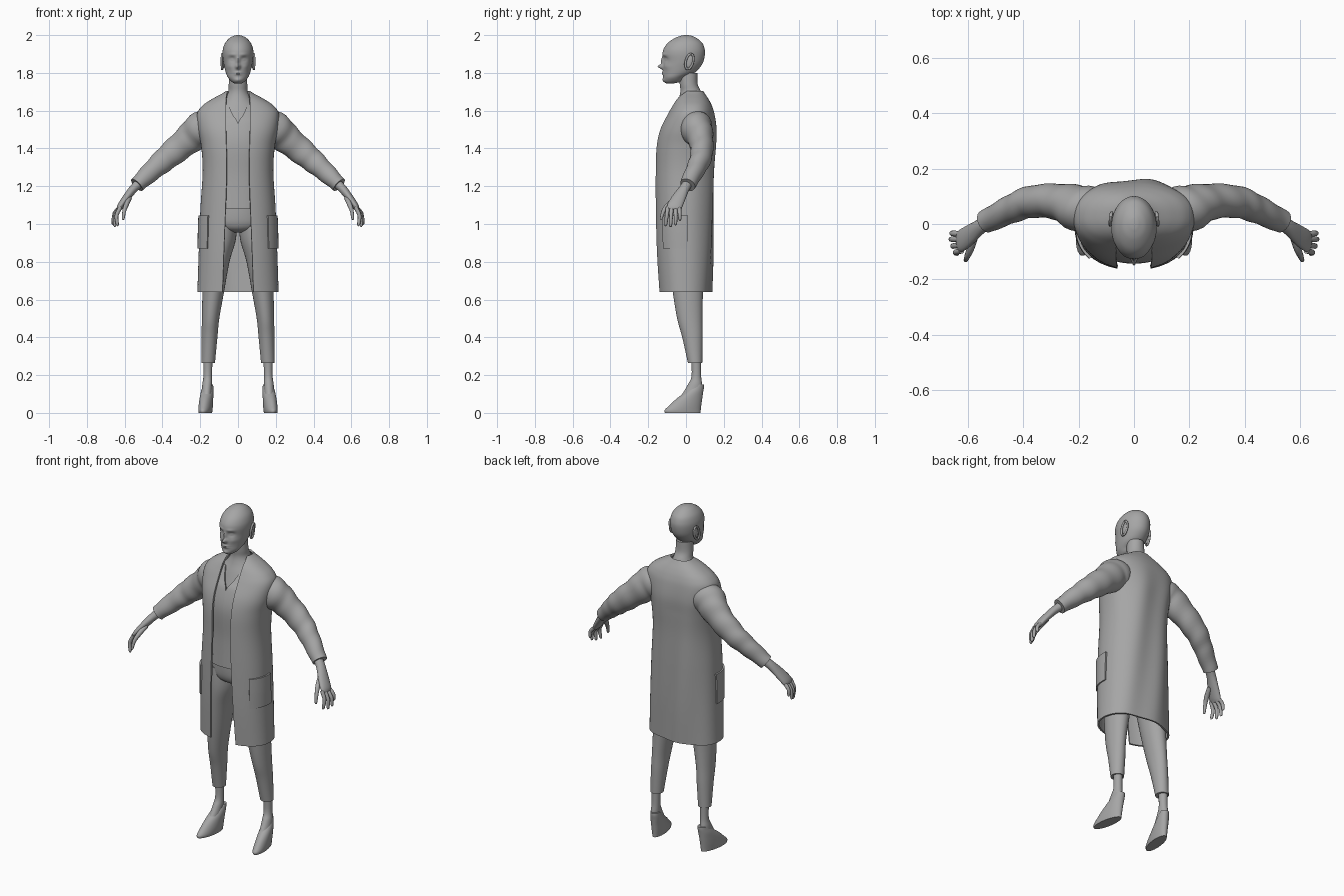
import bpy, bmesh
from math import sin, cos, pi, asin, exp, radians
from mathutils import Vector

if "Cube" in bpy.data.objects:
    bpy.data.objects.remove(bpy.data.objects["Cube"])

grey = bpy.data.materials.new("plain grey")
grey.use_nodes = True
grey.diffuse_color = (.38, .38, .38, 1)
for node in grey.node_tree.nodes:
    if node.type == 'BSDF_PRINCIPLED':
        node.inputs["Base Color"].default_value = grey.diffuse_color
        node.inputs["Roughness"].default_value = .7


def resample(rows, steps):
    """Smooth spline through rows of numbers."""
    out = []
    last = len(rows) - 1
    for i in range(last):
        a, b, c, d = (rows[max(i - 1, 0)], rows[i], rows[i + 1], rows[min(i + 2, last)])
        for s in range(steps):
            t = s / steps
            out.append([q + .5 * t * (r - p + t * (2 * p - 5 * q + 4 * r - w + t * (3 * (q - r) + w - p)))
                        for p, q, r, w in zip(a, b, c, d)])
    return out + [list(rows[last])]


def finish(name, bm, mirror=False, thick=0, offset=-1):
    """Turn a bmesh into a smooth, coloured object."""
    mesh = bpy.data.meshes.new(name)
    bm.to_mesh(mesh)
    bm.free()
    ob = bpy.data.objects.new(name, mesh)
    bpy.context.collection.objects.link(ob)
    mesh.materials.append(grey)
    if thick:
        mod = ob.modifiers.new("thickness", 'SOLIDIFY')
        mod.thickness, mod.offset = thick, offset
    if mirror:
        ob.modifiers.new("mirror", 'MIRROR').use_mirror_merge = False
    bpy.ops.object.select_all(action='DESELECT')
    ob.select_set(True)
    bpy.context.view_layer.objects.active = ob
    bpy.ops.object.convert(target='MESH')
    bpy.ops.object.shade_smooth_by_angle(angle=radians(50))
    return ob


def skin(rings, closed, capped):
    """Join rings of points with quads."""
    bm = bmesh.new()
    loops = [[bm.verts.new(p) for p in ring] for ring in rings]
    count = len(loops[0])
    for low, high in zip(loops, loops[1:]):
        for j in range(count if closed else count - 1):
            k = (j + 1) % count
            bm.faces.new((low[j], low[k], high[k], high[j]))
    if capped:
        bm.faces.new(loops[0][::-1])
        bm.faces.new(loops[-1])
        bmesh.ops.recalc_face_normals(bm, faces=bm.faces)
    return bm


def loft(name, rows, segs=48, n=2, steps=6, span=None, shape=None, **kw):
    """Level rings from rows of (z, centre x, front y, back y, half width[, front opening])."""
    is_open = span is not None or len(rows[0]) > 5
    rings = []
    for row in resample(sorted(rows), steps):
        z, cx, front, back, rx = row[:5]
        start, end = span or (0, 2 * pi)
        if len(row) > 5:
            start = asin(min(1, max(0, row[5] / rx)) ** (n / 2))
            end = 2 * pi - start
        ring = []
        for j in range(segs + 1 if is_open else segs):
            a = start + (end - start) * j / segs
            s, c = [abs(v) ** (2 / n) * (1 if v > 0 else -1) for v in (sin(a), cos(a))]
            p = Vector((cx + rx * s, (front + back) / 2 - (back - front) / 2 * c, z))
            ring.append(shape(p) if shape else p)
        rings.append(ring)
    return finish(name, skin(rings, not is_open, not is_open), **kw)


def tube(name, rows, segs=20, steps=5, ripple=0):
    """Mirrored limb along a path of (x, y, z, radius along y, other radius)."""
    path = resample(rows, steps)
    rings = []
    for i, row in enumerate(path):
        before, after = path[max(i - 1, 0)], path[min(i + 1, len(path) - 1)]
        t = (Vector(after[:3]) - Vector(before[:3])).normalized()
        side = Vector((0, 1, 0))
        side = (side - t * side.dot(t)).normalized()
        other = t.cross(side)
        ring = []
        for j in range(segs):
            a = 2 * pi * j / segs
            k = 1 + ripple * sin(i * 1.1 + 2 * cos(a))
            ring.append(Vector(row[:3]) + k * (side * row[3] * cos(a) + other * row[4] * sin(a)))
        rings.append(ring)
    return finish(name, skin(rings, True, True), mirror=True)


# Face relief: x, z, width, height, push along y
RELIEF = [(0, 1.833, .011, .012, -.027), (0, 1.862, .009, .02, -.012),
          (.032, 1.873, .016, .012, .011), (.032, 1.871, .010, .006, -.006),
          (.03, 1.897, .02, .008, -.004), (.045, 1.835, .016, .016, -.004),
          (0, 1.797, .018, .008, -.009), (0, 1.797, .02, .0025, .005),
          (0, 1.763, .018, .01, -.006)]


def face(p):
    if p.y < -.01:
        fade = min(1, (-.01 - p.y) / .05)
        p.y += fade * sum(d * exp(-((abs(p.x) - x) / w) ** 2 - ((p.z - z) / h) ** 2)
                          for x, z, w, h, d in RELIEF)
    return p


loft("head", [(1.745, 0, -.105, -.06, .02), (1.755, 0, -.117, -.02, .036),
              (1.775, 0, -.12, .0, .053), (1.80, 0, -.121, .045, .064),
              (1.83, 0, -.122, .075, .072), (1.86, 0, -.12, .092, .078),
              (1.90, 0, -.124, .10, .082), (1.93, 0, -.117, .098, .079),
              (1.96, 0, -.095, .085, .067), (1.985, 0, -.058, .055, .044),
              (1.997, 0, -.025, .028, .02), (2, 0, -.005, .01, .006)],
     segs=96, steps=8, shape=face)

# Ears: a curled rim around a shallow shell
rim = [(.079 + .007 * sin(a / 2), .018 + .02 * cos(a) + .008 * sin(a), 1.86 + .04 * sin(a), .006, .006)
       for a in [2 * pi * i / 16 for i in range(17)]]
tube("ear_rim", rim, segs=10, steps=2)
loft("ear_shell", [(1.825, .077, .008, .022, .003), (1.84, .078, .0, .032, .007),
                   (1.87, .079, .0, .04, .007), (1.895, .079, .015, .035, .003)],
     segs=16, mirror=True)

loft("neck_and_chest", [(1.80, 0, -.04, .06, .046), (1.74, 0, -.033, .062, .049),
                        (1.70, 0, -.03, .08, .053), (1.66, 0, -.04, .095, .075),
                        (1.60, 0, -.065, .10, .12), (1.5, 0, -.10, .11, .15),
                        (1.4, 0, -.11, .11, .15)])

# V-necked top
loft("shirt", [(1.64, 0, -.05, .10, .10, .055), (1.58, 0, -.088, .11, .15, .028),
               (1.53, 0, -.117, .12, .17, 0), (1.42, 0, -.142, .12, .17, 0),
               (1.25, 0, -.136, .11, .155, 0), (1.08, 0, -.138, .12, .168, 0)],
     n=2.2, thick=.008)


# Open coat with soft folds down the back
def folds(p):
    if p.y > .03:
        p.y += .05 * (p.y - .03) * sin(30 * p.x + 4 * p.z) * min(1, max(0, 1.68 - p.z) * 4)
    return p


loft("coat", [(1.705, 0, -.015, .09, .062, .054), (1.69, 0, -.03, .10, .085, .06),
              (1.66, 0, -.055, .12, .14, .063), (1.625, 0, -.075, .137, .19, .064),
              (1.58, 0, -.10, .15, .217, .064), (1.50, 0, -.14, .16, .212, .064),
              (1.41, 0, -.16, .157, .195, .062), (1.28, 0, -.165, .15, .187, .06),
              (1.08, 0, -.165, .147, .199, .066), (.85, 0, -.16, .143, .208, .075),
              (.64, 0, -.147, .135, .215, .082)],
     segs=80, n=2.3, shape=folds, thick=.01)

loft("pocket", [(1.045, 0, -.171, .153, .21), (.96, 0, -.17, .152, .213), (.87, 0, -.167, .15, .214)],
     segs=14, n=2.3, span=(radians(47), radians(95)), thick=.012, mirror=True)

tube("sleeve", [(.10, .04, 1.54, .08, .07), (.19, .055, 1.505, .085, .092),
                (.27, .08, 1.44, .066, .077), (.37, .08, 1.357, .058, .066),
                (.45, .05, 1.287, .05, .054), (.535, .008, 1.207, .042, .041)],
     segs=32, steps=7, ripple=.03)

# Hands: flat palm, four fingers and a thumb
tube("palm", [(.50, .02, 1.235, .028, .026), (.55, -.007, 1.19, .027, .023),
              (.59, -.037, 1.14, .036, .02), (.622, -.06, 1.095, .04, .017),
              (.632, -.066, 1.075, .034, .011)])
for finger, y, tip in (("index", -.096, (.640, -.108, .99)), ("middle", -.076, (.655, -.082, .985)),
                       ("ring", -.055, (.664, -.055, .995)), ("little", -.036, (.660, -.032, 1.02))):
    base = Vector((.622, y, 1.09))
    tip = Vector(tip)
    mid = base.lerp(tip, .5) + Vector((.012, 0, .004))
    tube(finger + "_finger", [(*base, .011, .011), (*mid, .010, .010),
                              (*base.lerp(tip, .92), .008, .008), (*tip, .003, .003)], segs=12)
tube("thumb", [(.575, -.045, 1.14, .014, .014), (.59, -.09, 1.105, .014, .013),
               (.602, -.118, 1.07, .011, .010), (.607, -.131, 1.03, .007, .007),
               (.607, -.133, 1.022, .003, .003)], segs=12)

# Trousers
loft("hips", [(1.14, 0, -.12, .11, .155), (1.05, 0, -.118, .122, .16),
              (1.0, 0, -.11, .125, .16), (.97, 0, -.09, .11, .12), (.955, 0, -.05, .08, .05)])
loft("trouser_leg", [(1.04, .085, -.10, .12, .08), (.92, .094, -.10, .115, .083),
                     (.80, .113, -.09, .10, .068), (.64, .131, -.07, .09, .057),
                     (.50, .145, -.047, .087, .046), (.40, .151, -.02, .088, .042),
                     (.265, .158, .01, .086, .036)], segs=32, mirror=True)
loft("ankle", [(.32, .16, .025, .08, .025), (.20, .16, .03, .08, .023),
               (.15, .163, .01, .085, .026), (.10, .166, -.02, .085, .027)], segs=24, mirror=True)


# Wedge shoes, toes turned out a little
def splay(p):
    p.x -= .14 * (p.y - .05)
    return p


loft("shoe", [(.0, .163, -.112, .077, .033), (.015, .163, -.113, .078, .035),
              (.04, .163, -.088, .081, .036), (.075, .163, -.05, .086, .035),
              (.11, .162, -.005, .091, .033), (.135, .161, .022, .095, .029),
              (.15, .161, .04, .095, .026)], segs=32, shape=splay, mirror=True)
